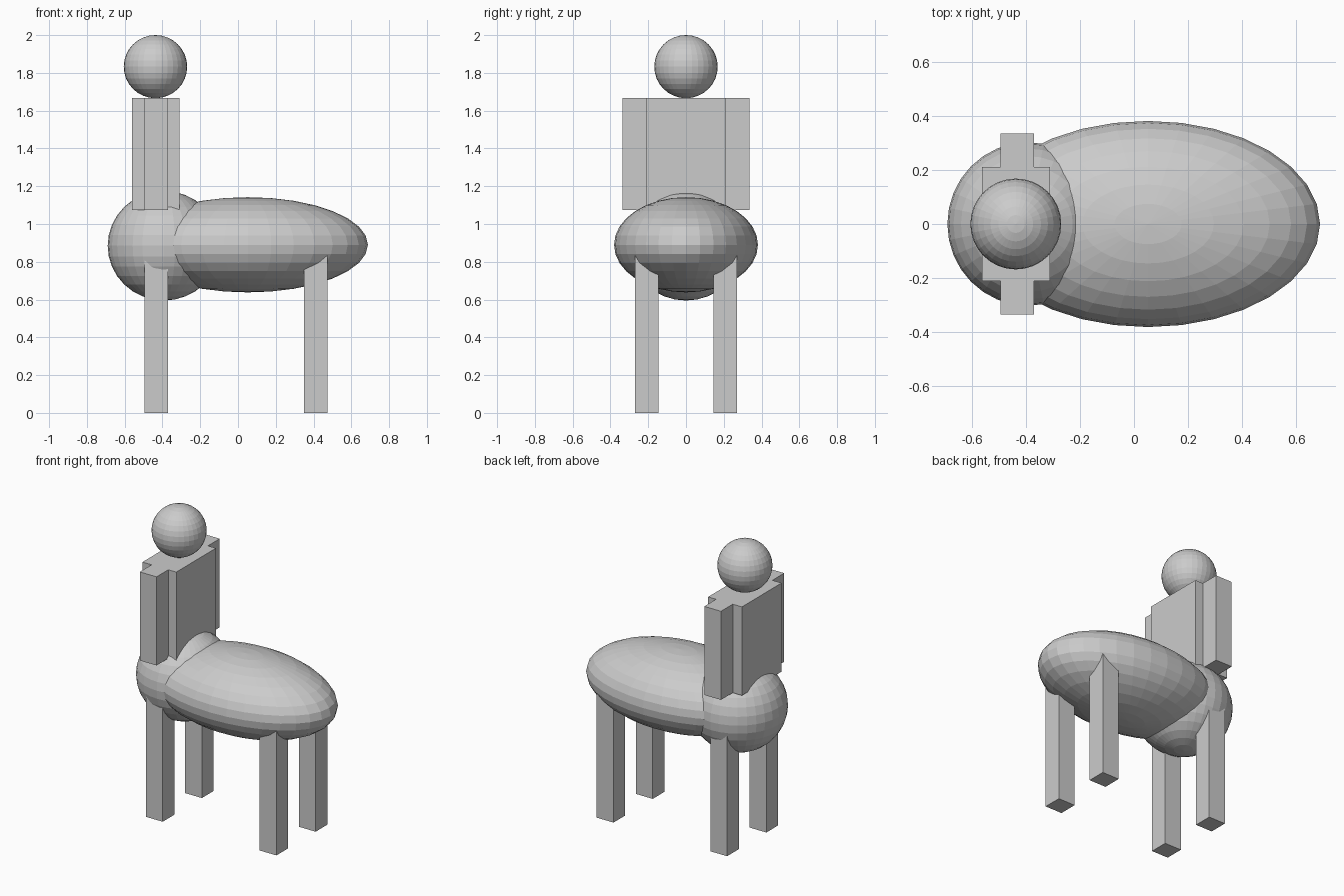
import bpy

if "Cube" in bpy.data.objects:
    bpy.data.objects.remove(bpy.data.objects["Cube"])


def ball(name, center, radii):
    bpy.ops.mesh.primitive_uv_sphere_add(segments=32, ring_count=16, radius=1, location=center)
    ob = bpy.context.object
    ob.name = name
    ob.scale = radii
    bpy.ops.object.transform_apply(location=False, rotation=False, scale=True)
    return ob


def box(name, lo, hi):
    center = [(a + b) / 2 for a, b in zip(lo, hi)]
    bpy.ops.mesh.primitive_cube_add(size=1, location=center)
    ob = bpy.context.object
    ob.name = name
    ob.scale = [b - a for a, b in zip(lo, hi)]
    bpy.ops.object.transform_apply(location=False, rotation=False, scale=True)
    return ob


# Rounded animal body: chest ball and long ellipsoid barrel
ball("chest", (-0.392, 0, 0.885), (0.298, 0.302, 0.29))
ball("barrel", (0.052, 0, 0.89), (0.636, 0.381, 0.252))

# Upper body and head
box("torso", (-0.562, -0.21, 1.073), (-0.311, 0.21, 1.667))
ball("head", (-0.437, 0, 1.833), (0.168, 0.168, 0.167))

# Arms and legs, mirrored across y
for side, s in (("left", 1), ("right", -1)):
    y0, y1 = sorted((s * 0.21, s * 0.335))
    box(f"{side}_arm", (-0.494, y0, 1.073), (-0.37, y1, 1.667))
    y0, y1 = sorted((s * 0.146, s * 0.27))
    box(f"{side}_front_leg", (-0.494, y0, 0), (-0.37, y1, 0.88))
    box(f"{side}_back_leg", (0.349, y0, 0), (0.474, y1, 0.88))
